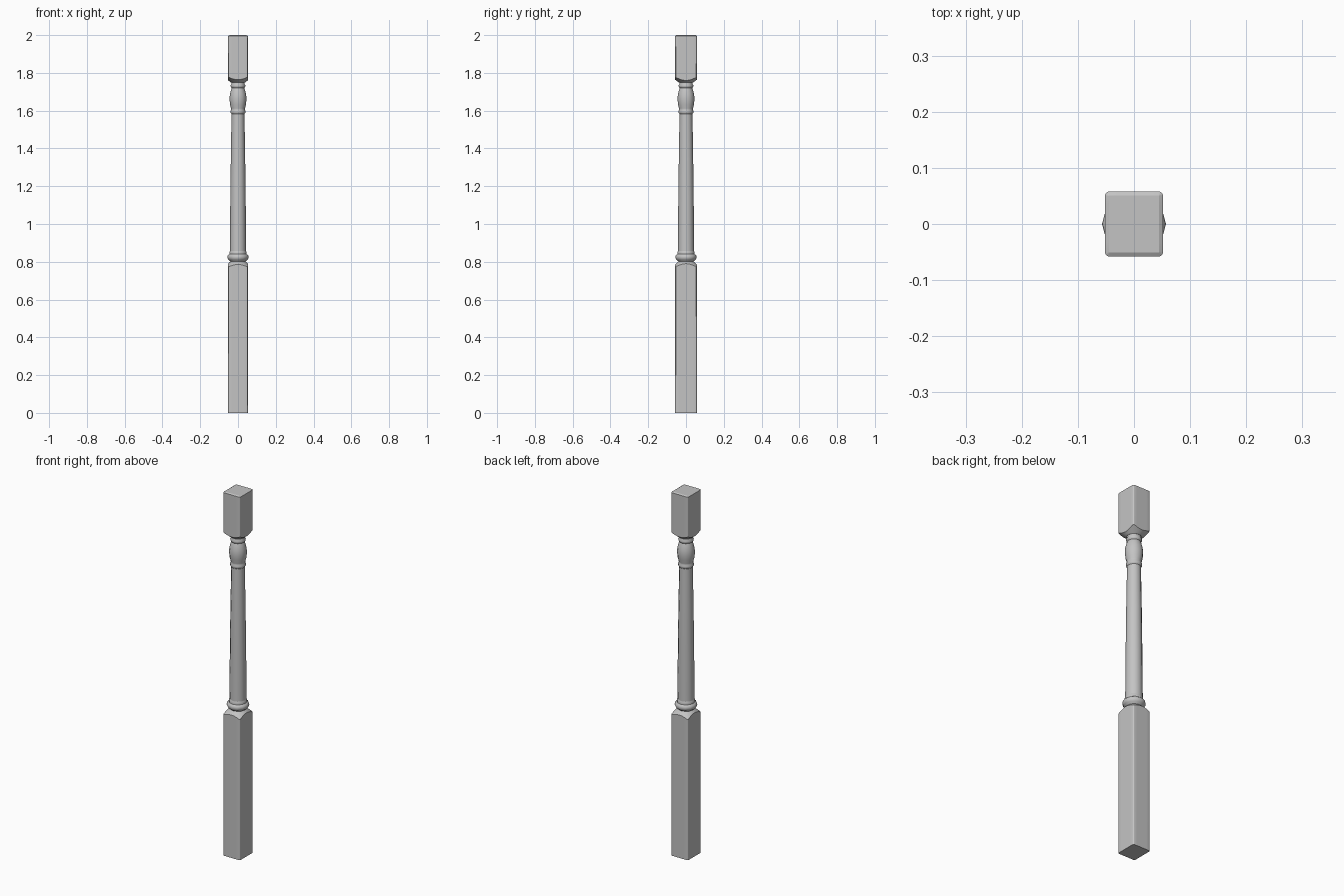
import bpy, bmesh, math

if "Cube" in bpy.data.objects:
    bpy.data.objects.remove(bpy.data.objects["Cube"], do_unlink=True)

# Single painted-wood colour
paint = bpy.data.materials.new("grey_paint")
paint.use_nodes = True
GREY = (0.55, 0.55, 0.55, 1)
paint.diffuse_color = GREY
paint.node_tree.nodes["Principled BSDF"].inputs["Base Color"].default_value = GREY

HALF_X, HALF_Y, CORNER = 0.052, 0.058, 0.008


def loft(name, rings, smooth_angle):
    """Skin a stack of equal-length point rings and cap both ends."""
    bm = bmesh.new()
    loops = [[bm.verts.new(p) for p in ring] for ring in rings]
    for a, b in zip(loops, loops[1:]):
        n = len(a)
        for i in range(n):
            j = (i + 1) % n
            bm.faces.new((a[i], a[j], b[j], b[i]))
    bm.faces.new(loops[0])
    bm.faces.new(loops[-1])
    bmesh.ops.recalc_face_normals(bm, faces=bm.faces)
    mesh = bpy.data.meshes.new(name)
    bm.to_mesh(mesh)
    bm.free()
    mesh.materials.append(paint)
    obj = bpy.data.objects.new(name, mesh)
    bpy.context.collection.objects.link(obj)
    bpy.ops.object.select_all(action="DESELECT")
    obj.select_set(True)
    bpy.context.view_layer.objects.active = obj
    bpy.ops.object.shade_smooth_by_angle(angle=math.radians(smooth_angle))
    return obj


def outline(inset=0):
    """Rounded rectangle with extra points along every side."""
    corners = []
    for k, (sx, sy) in enumerate(((1, 1), (-1, 1), (-1, -1), (1, -1))):
        arc = []
        for s in range(4):
            a = math.pi / 2 * (k + s / 3)
            arc.append((sx * (HALF_X - CORNER) + (CORNER - inset) * math.cos(a),
                        sy * (HALF_Y - CORNER) + (CORNER - inset) * math.sin(a)))
        corners.append(arc)
    pts = []
    for k, arc in enumerate(corners):
        pts += arc
        (x0, y0), (x1, y1) = arc[-1], corners[(k + 1) % 4][0]
        pts += [(x0 + (x1 - x0) * t / 6, y0 + (y1 - y0) * t / 6) for t in range(1, 6)]
    return pts


def square_block(name, z_end, z_shoulder, z_neck, neck_radius, edge):
    """Square block whose inner end is turned down to a round neck."""
    up = 1 if z_neck > z_end else -1
    pts = outline()
    rings = []
    if edge:
        rings.append([(x, y, z_end) for x, y in outline(edge * 0.9)])
    rings.append([(x, y, z_end + up * edge * 0.5) for x, y in pts])
    shoulder, neck = [], []
    for x, y in pts:
        r = math.hypot(x, y)
        shoulder.append((x, y, z_shoulder - up * 0.7 * (r - HALF_X)))
        neck.append((x / r * neck_radius, y / r * neck_radius, z_neck))
    loft(name, rings + [shoulder, neck], 28)


def turning(name, profile, sides=12):
    """Round lathe-turned part from (radius, height) pairs."""
    rings = [[(r * math.cos(math.tau * i / sides), r * math.sin(math.tau * i / sides), z)
              for i in range(sides)] for r, z in profile]
    loft(name, rings, 50)


# Square ends
square_block("lower_block", 0, 0.79, 0.803, 0.038, 0)
square_block("upper_block", 2, 1.76, 1.748, 0.036, 0.008)

# Ring moulding above the lower block
turning("base_ring", [(0.038, 0.795), (0.041, 0.803), (0.051, 0.81), (0.057, 0.822),
                      (0.054, 0.834), (0.046, 0.84), (0.046, 0.85), (0.042, 0.858)])

# Long tapered shaft
turning("tapered_shaft", [(0.043, 0.85), (0.041, 1.1), (0.038, 1.35), (0.034, 1.59)])

# Vase-shaped bulb with a bead at each end
turning("vase_bulb", [(0.034, 1.582), (0.039, 1.588), (0.04, 1.597), (0.036, 1.604),
                      (0.037, 1.612), (0.042, 1.632), (0.045, 1.66), (0.043, 1.686),
                      (0.037, 1.708), (0.033, 1.72), (0.038, 1.725), (0.039, 1.734),
                      (0.035, 1.741), (0.036, 1.752)])
